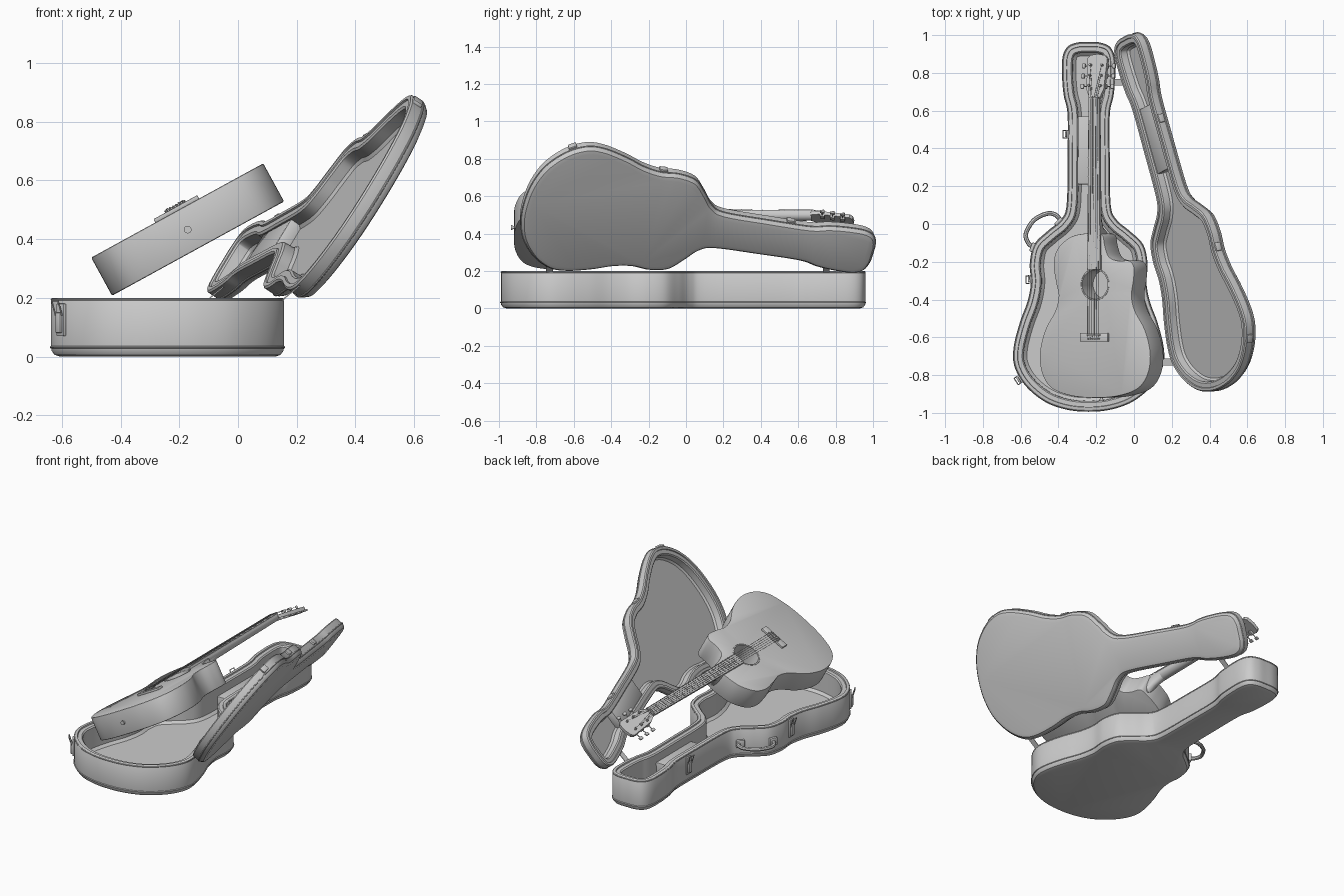
import bpy, bmesh
from math import radians, sin, cos, pi
from mathutils import Vector, Matrix

if "Cube" in bpy.data.objects:
    bpy.data.objects.remove(bpy.data.objects["Cube"])

I = Matrix()


def add(name, bm, M=I):
    bmesh.ops.recalc_face_normals(bm, faces=bm.faces)
    me = bpy.data.meshes.new(name)
    bm.to_mesh(me)
    bm.free()
    o = bpy.data.objects.new(name, me)
    o.matrix_world = M
    bpy.context.collection.objects.link(o)
    return o


def loft(name, loops, M=I):
    bm = bmesh.new()
    rings = [[bm.verts.new(p) for p in l] for l in loops]
    n = len(rings[0])
    for a, b in zip(rings, rings[1:]):
        for i in range(n):
            bm.faces.new((a[i], a[(i + 1) % n], b[(i + 1) % n], b[i]))
    bm.faces.new(rings[0][::-1])
    bm.faces.new(rings[-1])
    return add(name, bm, M)


def box(name, c, s, M=I, bev=0.0):
    bm = bmesh.new()
    bmesh.ops.create_cube(bm, size=1, matrix=Matrix.Translation(c) @ Matrix.Diagonal((*s, 1)))
    if bev:
        bmesh.ops.bevel(bm, geom=bm.edges[:], offset=bev, segments=2, affect='EDGES', profile=0.5)
    return add(name, bm, M)


def rod(name, a, b, r, M=I, n=12, r2=None):
    a, b = Vector(a), Vector(b)
    bm = bmesh.new()
    X = Matrix.Translation((a + b) / 2) @ (b - a).to_track_quat('Z', 'Y').to_matrix().to_4x4()
    bmesh.ops.create_cone(bm, cap_ends=True, segments=n, radius1=r, radius2=r if r2 is None else r2,
                          depth=(b - a).length, matrix=X)
    return add(name, bm, M)


def tube(name, pts, r, M=I, cyclic=False):
    cu = bpy.data.curves.new(name, 'CURVE')
    cu.dimensions = '3D'
    cu.bevel_depth = r
    cu.bevel_resolution = 2
    cu.use_fill_caps = True
    sp = cu.splines.new('POLY')
    sp.points.add(len(pts) - 1)
    for p, q in zip(sp.points, pts):
        p.co = (*q, 1)
    sp.use_cyclic_u = cyclic
    o = bpy.data.objects.new(name, cu)
    o.matrix_world = M
    bpy.context.collection.objects.link(o)


def smooth(pts, n=6, closed=True):
    # Catmull-Rom through the points
    P = [Vector(p) for p in pts]
    N, out = len(P), []
    for i in range(N if closed else N - 1):
        g = (lambda k: P[k % N]) if closed else (lambda k: P[max(0, min(N - 1, k))])
        a, b, c, d = g(i - 1), g(i), g(i + 1), g(i + 2)
        for j in range(n):
            t = j / n
            out.append(0.5 * (2 * b + (c - a) * t + (2 * a - 5 * b + 4 * c - d) * t * t
                              + (3 * b - a - 3 * c + d) * t ** 3))
    return out if closed else out + [P[-1]]


def normals(pts):
    N, r = len(pts), []
    for i in range(N):
        t = (pts[(i + 1) % N] - pts[i - 1]).normalized()
        r.append(Vector((t.y, -t.x)))
    return r


def rings(pts, prof):
    nn = normals(pts)
    return [[(*(p - n * d), z) for p, n in zip(pts, nn)] for d, z in prof]


# case outline, mirrored
CX = -0.24
half = [(0, -.99), (.12, -.978), (.235, -.935), (.335, -.85), (.39, -.75), (.393, -.65), (.36, -.52),
        (.32, -.41), (.302, -.31), (.308, -.21), (.285, -.11), (.215, -.04), (.145, .02), (.113, .1),
        (.108, .35), (.108, .58), (.128, .68), (.137, .78), (.135, .88), (.11, .935), (.06, .957), (0, .96)]
case = smooth([(CX + x, y) for x, y in half] + [(CX - x, y) for x, y in half[-2:0:-1]])
case_n = normals(case)

# case base: open shell with padded rim
loft("case_base", rings(case, [(.03, 0), (.012, .006), (.002, .02), (0, .035), (0, .188), (.006, .198),
                               (.02, .2), (.022, .192), (.045, .192), (.052, .185), (.054, .055),
                               (.07, .04)]))
tube("base_bottom_piping", rings(case, [(0, .032)])[0], .004, I, True)
tube("base_rim_piping", rings(case, [(.004, .194)])[0], .005, I, True)
box("neck_compartment", (CX, .39, .085), (.115, .36, .1), I, .006)

# lid: modelled closed above z=0, swung open about the hinge line
ang = 0.175
LID = (Matrix.Translation((.19, -.715, .24))
       @ Matrix.Rotation(radians(123), 4, Vector((-sin(ang), cos(ang), 0)))
       @ Matrix.Translation((-.155, .72, 0)))
loft("case_lid", rings(case, [(.035, .078), (.014, .073), (.003, .06), (0, .045), (0, .006), (.006, 0),
                              (.02, 0), (.022, .006), (.045, .006), (.052, .012), (.054, .05),
                              (.065, .06)]), LID)
tube("lid_piping", rings(case, [(0, .048)])[0], .004, LID, True)
box("lid_neck_pad", (CX, .39, .04), (.115, .36, .05), LID, .006)


# latches on the base with matching catches on the lid
def frame(x, y):
    i = min(range(len(case)), key=lambda k: (case[k] - Vector((x, y))).length)
    p, n = case[i], case_n[i]
    return Matrix(((n.x, -n.y, 0, p.x), (n.y, n.x, 0, p.y), (0, 0, 1, 0), (0, 0, 0, 1)))


for k, (x, y) in enumerate([(-.348, .48), (-.545, -.3), (-.59, -.82)]):
    F = frame(x, y)
    box(f"latch_plate_{k}", (.004, 0, .125), (.012, .045, .11), F, .003)
    box(f"latch_lever_{k}", (.014, 0, .115), (.012, .03, .07), F, .004)
    tube(f"latch_loop_{k}", [(.014, -.02, .14), (.03, -.02, .19), (.03, .02, .19), (.014, .02, .14)], .003, F)
    box(f"lid_catch_{k}", (.004, 0, .022), (.014, .045, .035), LID @ F, .003)

# hinges bridging base and lid
for k, (x, y) in enumerate([(.15, -.73), (-.105, .75)]):
    d = Vector((.055, 0, .045))
    M = Matrix.Translation(Vector((x, y, .192)) + d / 2) @ Matrix.Rotation(-.69, 4, 'Y')
    box(f"hinge_strap_{k}", (0, 0, 0), (.085, .036, .004), M)

# carrying handle on the shoulder
h = smooth([(-.53, -.125, .1), (-.56, -.1, .1), (-.572, -.05, .1), (-.53, .02, .1),
            (-.46, .055, .1), (-.41, .045, .1), (-.38, .0, .1)], 6, False)
tube("handle", h, .012)
for k, q in enumerate([(-.525, -.125), (-.385, .01)]):
    box(f"handle_mount_{k}", (.006, 0, .1), (.02, .05, .05), frame(*q), .005)

# guitar, rolled so its right side is up
G = Matrix.Translation((-.207, 0, .4975)) @ Matrix.Rotation(radians(-28.7), 4, 'Y')
low = [(.22, -.38), (.24, -.46), (.30, -.56), (.333, -.68), (.32, -.79), (.26, -.87), (.14, -.91)]
body = smooth([(0, -.05), (-.06, -.05), (-.15, -.07), (-.225, -.13), (-.25, -.21), (-.235, -.31)]
              + [(-x, y) for x, y in low] + [(0, -.92)] + low[::-1]
              + [(.232, -.3), (.235, -.23), (.205, -.195), (.14, -.195), (.085, -.175),
                 (.06, -.12), (.045, -.06)])
gb = loft("guitar_body", rings(body, [(.005, -.148), (.001, -.146), (0, -.143), (0, -.005),
                                      (.001, -.002), (.005, 0)]), G)
cut = rod("soundhole_cutter", (0, -.32, -.12), (0, -.32, .05), .077, G, 48)
cut.hide_render = True
m = gb.modifiers.new("soundhole", 'BOOLEAN')
m.object = cut
m.operation = 'DIFFERENCE'
m.solver = 'EXACT'
tube("rosette", [(.084 * cos(a * pi / 24), -.32 + .084 * sin(a * pi / 24), 0) for a in range(48)],
     .002, G, True)

# neck, heel and fretboard
def neck_loop(y, w, d):
    return [(w * cos(a * pi / 10), y, -d * sin(a * pi / 10)) for a in range(11)]


loft("neck", [neck_loop(-.06, .037, .04), neck_loop(.02, .035, .036), neck_loop(.67, .03, .028)], G)
loft("neck_heel", [neck_loop(-.07, .035, .13), neck_loop(-.045, .034, .125), neck_loop(-.02, .034, .07),
                   neck_loop(.04, .033, .035)], G)
loft("fretboard", [[(s * w, y, z) for s, z in ((-1, 0), (1, 0), (1, .014), (-1, .014))]
                   for y, w in ((-.24, .039), (.665, .031))], G)
for k in range(1, 21):
    y = .665 - 1.25 * (1 - 2 ** (-k / 12))
    box(f"fret_{k}", (0, y, .0145), (.064 + .014 * (.665 - y) / .9, .003, .003), G)
box("nut", (0, .668, .012), (.062, .008, .016), G)

# headstock tilted back, tuners three per side
H = G @ Matrix.Translation((0, .668, .006)) @ Matrix.Rotation(radians(-9), 4, 'X')
hs = [(-.031, 0), (.031, 0), (.052, .045), (.06, .21), (.045, .228), (0, .235),
      (-.045, .228), (-.06, .21), (-.052, .045)]
loft("headstock", [[(x, y, z) for x, y in hs] for z in (-.02, 0)], H)
posts = []
for s in (-1, 1):
    for k in range(3):
        y = .065 + .055 * k
        t = f"{'left' if s < 0 else 'right'}_{k}"
        rod(f"tuner_post_{t}", (s * .034, y, -.02), (s * .034, y, .018), .006, H)
        box(f"tuner_gear_{t}", (s * .042, y, -.026), (.03, .024, .014), H, .002)
        rod(f"tuner_shaft_{t}", (s * .05, y, -.024), (s * .085, y, -.024), .003, H, 8)
        box(f"tuner_button_{t}", (s * .091, y, -.024), (.02, .026, .012), H, .004)
    ks = (0, 1, 2) if s < 0 else (2, 1, 0)
    posts += [(s * .034, .065 + .055 * k, .01) for k in ks]

# bridge, saddle, pins and strings
box("bridge", (0, -.6, .006), (.17, .045, .014), G, .003)
box("saddle", (0, -.588, .014), (.08, .005, .012), G)
HL = G.inverted() @ H
for k in range(6):
    u = (k - 2.5) / 2.5
    rod(f"bridge_pin_{k}", (u * .033, -.608, .01), (u * .033, -.608, .02), .004, G, 8)
    tube(f"string_{k}", [(u * .033, -.606, .015), (u * .033, -.588, .021), (u * .025, .668, .0215),
                         tuple(HL @ Vector(posts[k]))], .0012, G)

# strap button on the tail
rod("strap_button", (0, -.918, -.074), (0, -.928, -.074), .008, G, 16)
rod("strap_button_cap", (0, -.928, -.074), (0, -.936, -.074), .013, G, 16)

# bake curves and the soundhole cut, then smooth
for o in bpy.context.scene.objects:
    o.select_set(True)
bpy.context.view_layer.objects.active = gb
bpy.ops.object.convert(target='MESH')
bpy.data.objects.remove(cut)
bpy.ops.object.shade_smooth_by_angle(angle=radians(35))
